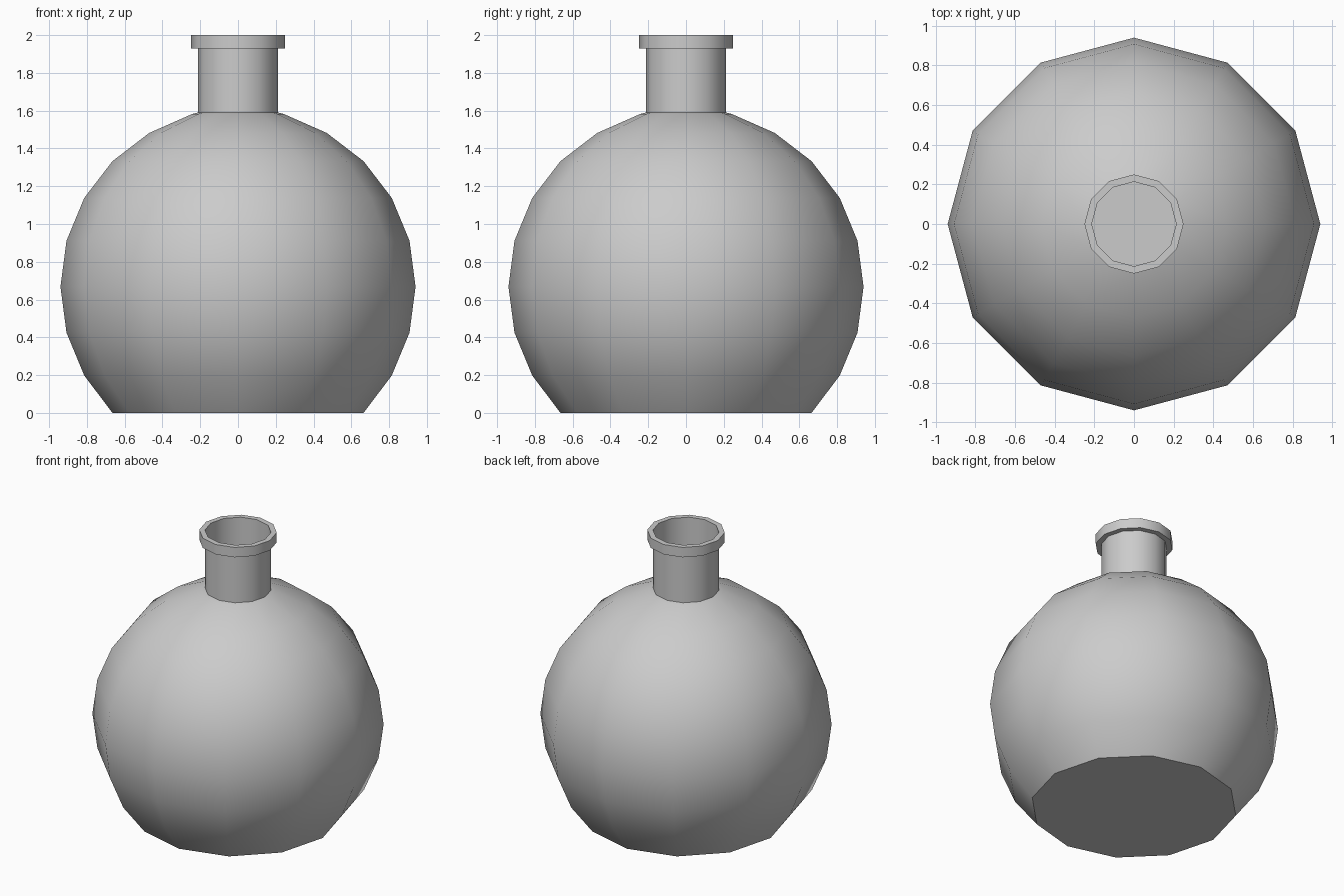
import bpy
import bmesh
import math

if "Cube" in bpy.data.objects:
    bpy.data.objects.remove(bpy.data.objects["Cube"])

SIDES = 12
R, CZ = 0.94, 0.668


def lathe(name, profile, cap_bottom=False):
    """Revolve an (r, z) profile into a 12-sided shell."""
    bm = bmesh.new()
    rings = []
    for r, z in profile:
        rings.append([bm.verts.new((r * math.cos(2 * math.pi * i / SIDES),
                                    r * math.sin(2 * math.pi * i / SIDES), z))
                      for i in range(SIDES)])
    for a, b in zip(rings, rings[1:]):
        for i in range(SIDES):
            j = (i + 1) % SIDES
            bm.faces.new((a[i], a[j], b[j], b[i]))
    if cap_bottom:
        bm.faces.new(rings[0][::-1])
    mesh = bpy.data.meshes.new(name)
    bm.to_mesh(mesh)
    bm.free()
    obj = bpy.data.objects.new(name, mesh)
    bpy.context.collection.objects.link(obj)
    bpy.ops.object.select_all(action='DESELECT')
    obj.select_set(True)
    bpy.context.view_layer.objects.active = obj
    bpy.ops.object.shade_smooth_by_angle(angle=math.radians(35))
    return obj


# Round body: sphere rings every 15 degrees, cut flat at the bottom
body = [(R * math.cos(math.radians(a)), max(0, CZ + R * math.sin(math.radians(a))))
        for a in range(-45, 76, 15)]
body[0] = (body[0][0], 0.0)
body[-1] = (body[-1][0], 1.582)

# Shoulder and open neck continue the body shell
lathe("bottle_body_and_neck", body + [(0.213, 1.59), (0.213, 1.93)], cap_bottom=True)

# Raised lip around the mouth
lathe("mouth_lip", [(0.213, 1.93), (0.25, 1.93), (0.25, 2.0), (0.213, 2.0), (0.213, 1.93)])
